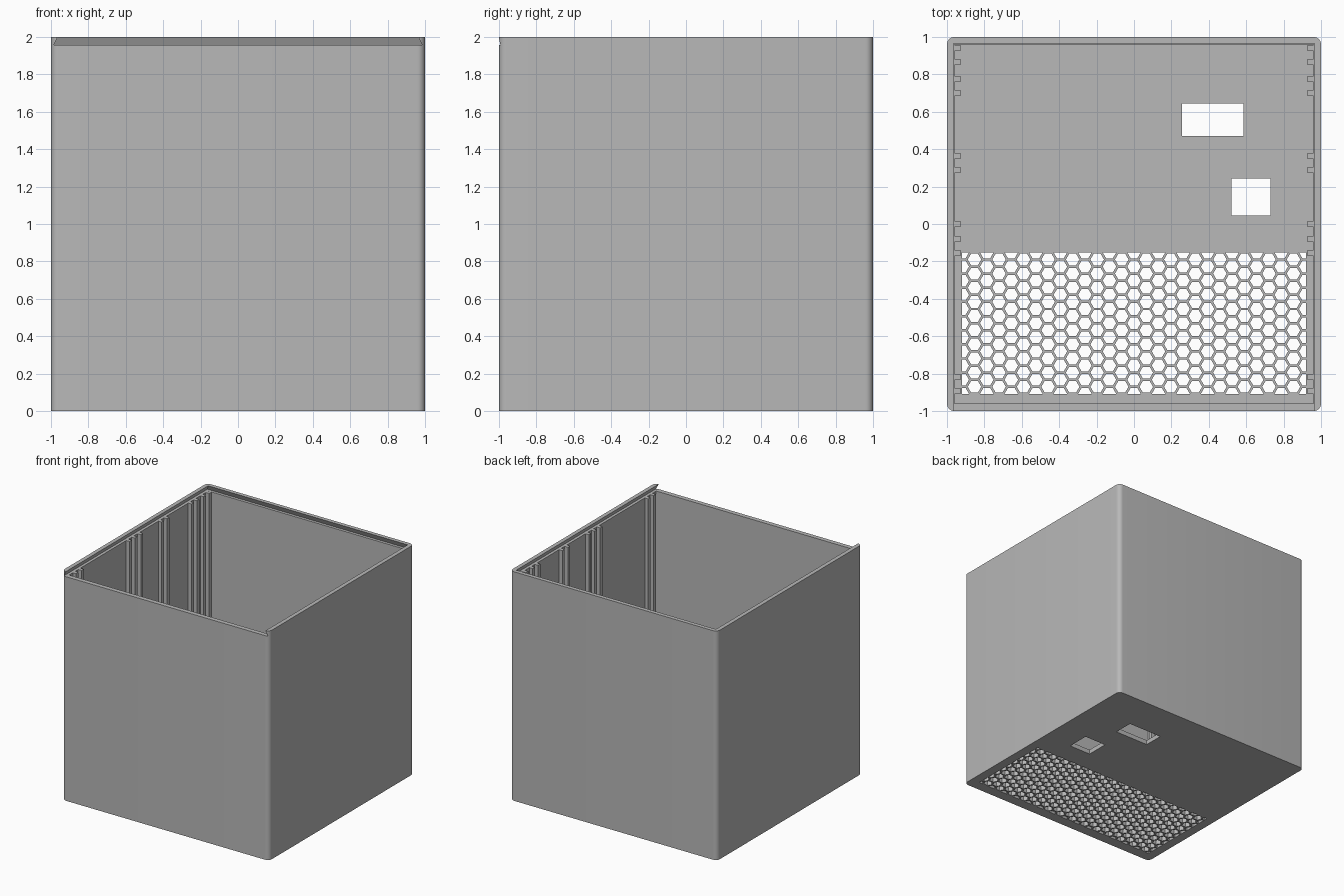
import bpy, bmesh, math
from mathutils import Matrix, Vector

if "Cube" in bpy.data.objects:
    bpy.data.objects.remove(bpy.data.objects["Cube"], do_unlink=True)

WALL = 0.04        # wall and floor thickness
INNER = 1 - WALL   # inside face of the walls
SEAT = 1.957       # height of the lid slot

grey = bpy.data.materials.new("plain grey")
grey.use_nodes = True
grey.diffuse_color = (0.48, 0.48, 0.48, 1)
grey.node_tree.nodes["Principled BSDF"].inputs["Base Color"].default_value = grey.diffuse_color


def add_object(name, bm):
    bmesh.ops.recalc_face_normals(bm, faces=bm.faces)
    mesh = bpy.data.meshes.new(name)
    bm.to_mesh(mesh)
    bm.free()
    mesh.materials.append(grey)
    obj = bpy.data.objects.new(name, mesh)
    bpy.context.collection.objects.link(obj)
    return obj


def add_box(bm, low, high):
    low, high = Vector(low), Vector(high)
    place = Matrix.Translation((low + high) / 2) @ Matrix.Diagonal((*(high - low), 1))
    return bmesh.ops.create_cube(bm, size=1, matrix=place)["verts"]


def add_prism(bm, points, bottom, top):
    face = bm.faces.new([bm.verts.new((x, y, bottom)) for x, y in points])
    moved = bmesh.ops.extrude_face_region(bm, geom=[face])["geom"]
    verts = [v for v in moved if isinstance(v, bmesh.types.BMVert)]
    bmesh.ops.translate(bm, verts=verts, vec=(0, 0, top - bottom))


def cut(target, name, bm):
    cutter = add_object(name, bm)
    cutter.hide_render = True
    mod = target.modifiers.new(name, "BOOLEAN")
    mod.operation, mod.solver, mod.object = "DIFFERENCE", "EXACT", cutter
    bpy.context.view_layer.objects.active = target
    bpy.ops.object.modifier_apply(modifier=mod.name)
    bpy.data.objects.remove(cutter, do_unlink=True)


# Outer block with rounded upright edges
bm = bmesh.new()
add_box(bm, (-1, -1, 0), (1, 1, 2))
upright = [e for e in bm.edges if abs(e.verts[0].co.z - e.verts[1].co.z) > 1]
bmesh.ops.bevel(bm, geom=upright, offset=WALL, segments=8, profile=0.5, affect="EDGES")
case = add_object("case_body", bm)

# Open inside
bm = bmesh.new()
add_box(bm, (-INNER, -INNER, WALL), (INNER, INNER, 2.2))
cut(case, "cavity_cutter", bm)

# Dovetail slot for a lid sliding in from the front
bm = bmesh.new()
for v in add_box(bm, (-0.985, -1.1, SEAT), (0.985, 0.985, 2.003)):
    if v.co.z > 2:
        v.co.x *= 0.963 / 0.985
        v.co.y = min(v.co.y, 0.963)
cut(case, "lid_slot_cutter", bm)

# Two rectangular openings in the floor
bm = bmesh.new()
add_box(bm, (0.257, 0.471, -0.1), (0.585, 0.645, 0.1))
add_box(bm, (0.52, 0.045, -0.1), (0.73, 0.244, 0.1))
cut(case, "port_cutter", bm)

# Honeycomb vent, trimmed to a rectangle
bm = bmesh.new()
COLS, ROWS = 14, 5
STEP_X, STEP_Y, RADIUS = 0.0656, 0.0756, 0.0362
CENTRE_Y = -0.53
limit_x, limit_y = COLS * STEP_X, ROWS * STEP_Y


def clamp(value, limit):
    return max(-limit, min(limit, value))


for col in range(-COLS, COLS + 1):
    shift = 0.5 * (col % 2)
    for row in range(-ROWS, ROWS + 1 - col % 2):
        points = []
        for k in range(6):
            angle = math.radians(60 * k)
            x = clamp(col * STEP_X + RADIUS * math.cos(angle), limit_x)
            y = clamp((row + shift) * STEP_Y + RADIUS * math.sin(angle), limit_y)
            point = (round(x, 5), round(y + CENTRE_Y, 5))
            if point not in points:
                points.append(point)
        add_prism(bm, points, -0.1, 0.1)
cut(case, "vent_cutter", bm)

# Upright guide rails on both side walls
bm = bmesh.new()
RAIL = 0.032
for y in (0.942, 0.867, 0.775, 0.70, 0.364, 0.289, 0, -0.08, -0.155, -0.818, -0.893):
    for side in (-1, 1):
        xs = sorted((side * (INNER + 0.005), side * (INNER - RAIL)))
        add_box(bm, (xs[0], y - RAIL / 2, WALL - 0.01), (xs[1], y + RAIL / 2, SEAT))
add_object("guide_rails", bm)

# Smooth only the rounded corners
bpy.ops.object.select_all(action="DESELECT")
case.select_set(True)
bpy.context.view_layer.objects.active = case
bpy.ops.object.shade_smooth_by_angle(angle=math.radians(30))
